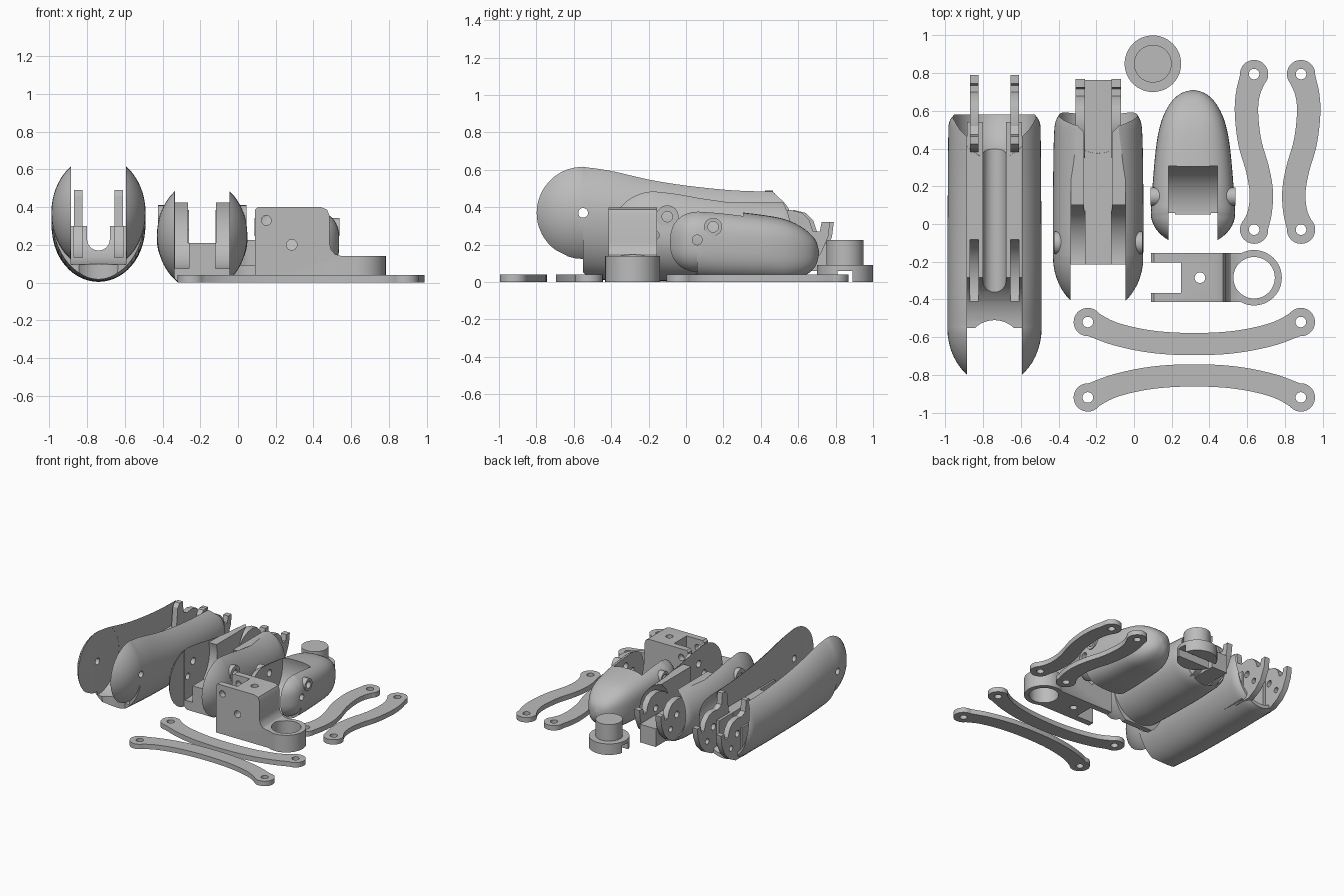
import bpy, bmesh, math
from mathutils import Vector, Matrix

cube = bpy.data.objects.get("Cube")
if cube:
    bpy.data.objects.remove(cube, do_unlink=True)

grey = bpy.data.materials.new("plain grey")
grey.use_nodes = True
grey.diffuse_color = (0.5, 0.5, 0.5, 1)
grey.node_tree.nodes["Principled BSDF"].inputs["Base Color"].default_value = (0.5, 0.5, 0.5, 1)


# ---------- helpers ----------
def finish(name, bm):
    bmesh.ops.recalc_face_normals(bm, faces=bm.faces)
    me = bpy.data.meshes.new(name)
    bm.to_mesh(me)
    bm.free()
    me.materials.append(grey)
    ob = bpy.data.objects.new(name, me)
    bpy.context.collection.objects.link(ob)
    return ob


def box(name, lo, hi):
    bm = bmesh.new()
    lo, hi = Vector(lo), Vector(hi)
    bmesh.ops.create_cube(bm, size=1, matrix=Matrix.Translation((lo + hi) / 2) @ Matrix.Diagonal((*(hi - lo), 1)))
    return finish(name, bm)


def cyl(name, centre, r, depth, axis="z"):
    bm = bmesh.new()
    turn = {"x": Matrix.Rotation(math.pi / 2, 4, "Y"), "y": Matrix.Rotation(math.pi / 2, 4, "X"), "z": Matrix()}[axis]
    bmesh.ops.create_cone(bm, cap_ends=True, segments=48, radius1=r, radius2=r, depth=depth,
                          matrix=Matrix.Translation(centre) @ turn)
    return finish(name, bm)


def ball(name, centre, size):
    bm = bmesh.new()
    bmesh.ops.create_uvsphere(bm, u_segments=48, v_segments=24, radius=1,
                              matrix=Matrix.Translation(centre) @ Matrix.Diagonal((*size, 1)))
    return finish(name, bm)


def prism(name, pts, axis, a, b):
    place = {"x": lambda p, d: (d, *p), "y": lambda p, d: (p[0], d, p[1]), "z": lambda p, d: (*p, d)}[axis]
    bm = bmesh.new()
    rings = [[bm.verts.new(place(p, d)) for p in pts] for d in (a, b)]
    for ring in rings:
        bm.faces.new(ring)
    for i in range(len(pts)):
        j = (i + 1) % len(pts)
        bm.faces.new((rings[0][i], rings[0][j], rings[1][j], rings[1][i]))
    return finish(name, bm)


def combine(ob, others, op="DIFFERENCE"):
    for other in others:
        mod = ob.modifiers.new("cut", "BOOLEAN")
        mod.operation, mod.solver, mod.object = op, "EXACT", other
        dg = bpy.context.evaluated_depsgraph_get()
        me = bpy.data.meshes.new_from_object(ob.evaluated_get(dg))
        ob.modifiers.clear()
        ob.data = me
        bpy.data.objects.remove(other, do_unlink=True)
    return ob


def spline(pts, steps=6):
    p = [Vector(q) for q in pts]
    p = [2 * p[0] - p[1]] + p + [2 * p[-1] - p[-2]]
    out = []
    for a, b, c, d in zip(p, p[1:], p[2:], p[3:]):
        for k in range(steps):
            t = k / steps
            out.append(0.5 * (2 * b + (c - a) * t + (2 * a - 5 * b + 4 * c - d) * t * t
                              + (3 * b - a - 3 * c + d) * t ** 3))
    return out + [p[-2]]


def shell(name, xc, lobe, body, power=2, sides=56):
    """Rounded front lobe (y, z, radius, half width), then body rows (y, half width, bottom, top)."""
    cy, cz, r, w = lobe
    rows = []
    for k in range(1, 13):
        a = k / 12 * math.pi / 2
        s = math.sin(a)
        rows.append((cy - r * math.cos(a) - 0.002, w * s, cz, r * s, r * s))
    for y, hw, zb, zt in spline(body, 4):
        zc = zb + (zt - zb) * (cz - body[0][2]) / (body[0][3] - body[0][2])
        rows.append((y, hw, zc, zt - zc, zc - zb))
    bm, rings = bmesh.new(), []
    for y, hw, zc, up, dn in rows:
        ring = []
        for i in range(sides):
            c, s = math.cos(i * math.tau / sides), math.sin(i * math.tau / sides)
            e = 2 / power
            ring.append(bm.verts.new((xc + hw * math.copysign(abs(c) ** e, c), y,
                                      zc + (up if s > 0 else dn) * math.copysign(abs(s) ** e, s))))
        rings.append(ring)
    bm.faces.new(rings[0])
    bm.faces.new(rings[-1])
    for p, q in zip(rings, rings[1:]):
        for i in range(sides):
            j = (i + 1) % sides
            bm.faces.new((p[i], p[j], q[j], q[i]))
    return finish(name, bm)


def slot(xc, half, y0, y1, z0, z1=1):
    return box("cutter", (xc - half, y0, z0), (xc + half, y1, z1))


def bore(xc, y, z, r, half=0.4):
    return cyl("cutter", (xc, y, z), r, 2 * half, "x")


def hinge_tabs(name, xc, inner, outer, dy, horn):
    pts = [(.36, .1), (.38, .28), *horn, (.52, .377), (.58, .385), (.64, .37), (.68, .33), (.70, .27),
           (.735, .27), (.745, .32), (.79, .32), (.78, .24), (.74, .15), (.68, .09), (.6, .05), (.45, .05)]
    for side, label in ((-1, "right"), (1, "left")):
        tab = prism(f"{name}_{label}", [(y + dy, z) for y, z in pts], "x", xc + side * inner, xc + side * outer)
        combine(tab, [bore(xc, .58 + dy, .26, .026), bore(xc, .66 + dy, .17, .022)])


# ---------- large finger segment ----------
X = -.74
big = shell("large_segment", X, (-.55, .37, .304, .25),
            [(-.55, .25, .02, .673), (-.41, .25, .01, .652), (-.2, .25, .004, .6), (0, .249, .004, .565),
             (.25, .247, .004, .538), (.47, .245, .01, .53), (.54, .24, .015, .525), (.58, .215, .025, .515)])
combine(big, [slot(X, .146, -1, -.553, -1), bore(X, -.55, .37, .275, .1455),
              slot(X, .145, -.56, 1, .3), slot(X, .06, -.5, .55, .23),
              cyl("cutter", (X, .05, .23), .06, 1, "y"), cyl("cutter", (X, -.66, .1), .15, .5),
              ball("cutter", (X, .64, .34), (.228, .3, .29)), bore(X, -.55, .37, .026)])
for s in (-1, 1):
    combine(big, [cyl("cutter", (X + s * .1075, -.33, .38), .26, .045, "x")])
    box("large_segment_floor", (X + s * .145, .3, .06), (X + s * .062, .54, .298))
hinge_tabs("large_segment_tab", X, .085, .13, 0, [(.4, .46), (.425, .49), (.465, .49), (.475, .4)])

# ---------- middle finger segment ----------
X = -.19
mid = shell("middle_segment", X, (-.17, .25, .295, .24),
            [(-.17, .24, .01, .545), (-.05, .24, .004, .53), (.1, .24, .004, .5), (.3, .238, .004, .47),
             (.45, .235, .01, .457), (.54, .227, .015, .45), (.6, .195, .03, .43)])
combine(mid, [cyl("middle_segment_pins", (X, -.1, .35), .06, .47, "x")], "UNION")
combine(mid, [slot(X, .146, -1, -.215, -1), slot(X, .0745, -.25, 1, .21), slot(X, .144, -.05, 1, .425)])
for s in (-1, 1):
    combine(mid, [cyl("cutter", (X + s * .1075, -.17, .35), .28, .075, "x")])
combine(mid, [ball("cutter", (X, .64, .25), (.215, .27, .235)), slot(X, .4, -1, 1, -1, .001),
              bore(X, -.17, .25, .026), bore(X, -.1, .35, .028)])
box("middle_segment_tongue", (X - .072, .2, .06), (X + .072, .765, .208))
hinge_tabs("middle_segment_tab", X, .071, .12, -.02, [(.46, .35)])

# ---------- fingertip ----------
X = .313
tip = shell("fingertip", X, (.06, .215, .176, .224),
            [(.06, .224, .01, .392), (.2, .215, .004, .383), (.4, .197, .004, .36), (.52, .175, .004, .338),
             (.6, .145, .02, .305), (.66, .105, .05, .262), (.695, .06, .09, .22), (.71, .01, .14, .17)], 2.8)
combine(tip, [cyl("pins", (X, .145, .295), .048, .45, "x")], "UNION")
combine(tip, [slot(X, .131, -1, .05, -1), bore(X, .06, .3, .255, .13),
              bore(X, .06, .225, .026), bore(X, .145, .295, .028)])

# ---------- bracket with ring ----------
Y = -.285
bracket = prism("bracket", [(.09, 0), (.09, .385), (.105, .4), (.44, .4), (.472, .387), (.485, .355), (.485, .21),
                            (.493, .175), (.515, .15), (.55, .14), (.635, .14), (.635, 0)], "y", Y - .13, Y + .13)
combine(bracket, [cyl("ring", (.637, Y, .07), .147, .14)], "UNION")
combine(bracket, [cyl("cutter", (.637, Y, .1), .11, .5), box("cutter", (0, Y - .08, -1), (.25, Y + .08, 1)),
                  cyl("cutter", (.15, Y, .33), .026, 1, "y"), cyl("cutter", (.285, Y, .2), .028, 1, "y"),
                  cyl("cutter", (.35, Y, .2), .028, 1)])

# ---------- round plug ----------
plug = cyl("plug", (.1, .85, .045), .15, .09)
combine(plug, [cyl("knob", (.1, .85, .15), .1, .15)], "UNION")
combine(plug, [box("cutter", (-.1, .81, -.1), (.3, .89, .06))])


# ---------- flat link bars ----------
def link(name, path, width):
    mid_line = spline(path)
    left, right = [], []
    last = len(mid_line) - 1
    for i, p in enumerate(mid_line):
        d = (mid_line[min(i + 1, last)] - mid_line[max(i - 1, 0)]).normalized()
        n = Vector((-d.y, d.x)) * (width + .012 * abs(2 * i / last - 1) ** 6)
        left.append(p + n)
        right.append(p - n)
    bar = prism(name, left + right[::-1], "z", 0, .04)
    ends = (path[0], path[-1])
    combine(bar, [cyl("end", (*e, .02), .075, .04) for e in ends], "UNION")
    combine(bar, [cyl("cutter", (*e, .02), .028, .2) for e in ends])


s_path = [(.637, .795), (.604, .69), (.597, .58), (.615, .43), (.655, .29), (.675, .17), (.667, .06), (.637, -.03)]
arc_path = [(-.245, -.52), (-.1, -.583), (.1, -.625), (.32, -.637), (.54, -.625), (.74, -.583), (.885, -.52)]
link("wavy_link_right", s_path, .062)
link("wavy_link_left", [(1.523 - x, y) for x, y in s_path], .062)
link("arched_link_back", arc_path, .059)
link("arched_link_front", [(x, -1.44 - y) for x, y in arc_path], .059)

# ---------- shading ----------
bpy.ops.object.select_all(action="DESELECT")
for ob in bpy.context.collection.objects:
    if ob.type == "MESH":
        ob.select_set(True)
        bpy.context.view_layer.objects.active = ob
bpy.ops.object.shade_smooth_by_angle(angle=math.radians(30))
